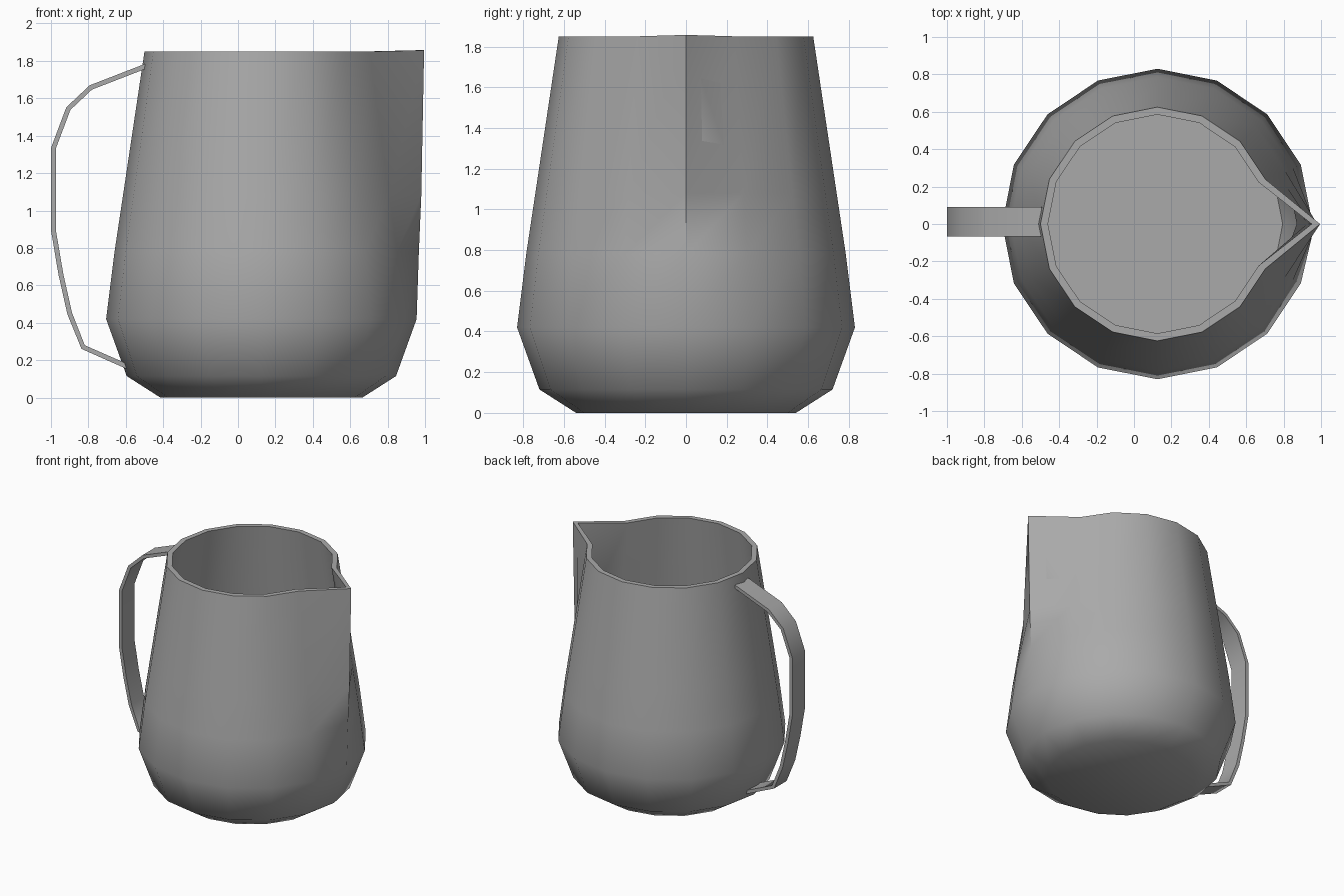
import bpy, bmesh, math
from mathutils import Vector

cube = bpy.data.objects.get("Cube")
if cube:
    bpy.data.objects.remove(cube, do_unlink=True)

SIDES = 16
CENTRE_X = 0.125

grey = bpy.data.materials.new("warm_free_grey")
grey.name = "mid_grey"
grey.use_nodes = True
COLOUR = (0.4, 0.4, 0.4, 1)
grey.diffuse_color = COLOUR
grey.node_tree.nodes["Principled BSDF"].inputs["Base Color"].default_value = COLOUR


def finish(bm, name, angle):
    bmesh.ops.recalc_face_normals(bm, faces=bm.faces)
    mesh = bpy.data.meshes.new(name)
    bm.to_mesh(mesh)
    bm.free()
    obj = bpy.data.objects.new(name, mesh)
    bpy.context.collection.objects.link(obj)
    mesh.materials.append(grey)
    bpy.ops.object.select_all(action='DESELECT')
    obj.select_set(True)
    bpy.context.view_layer.objects.active = obj
    bpy.ops.object.shade_smooth_by_angle(angle=math.radians(angle))
    return obj


def ring(bm, radius, z, spout_x, spout_z):
    """One ring of the jug; its first corner is drawn out to the spout."""
    verts = []
    for i in range(SIDES):
        a = math.tau * i / SIDES
        verts.append(bm.verts.new((CENTRE_X + radius * math.cos(a), radius * math.sin(a), z)))
    if spout_x:
        verts[0].co = (spout_x, 0, spout_z)
    return verts


# Jug: outer wall up, over the rim, inner wall down to the floor
# radius, height, spout reach (0 = plain round), spout height
profile = [
    (0.54, 0.0, 0, 0), (0.72, 0.115, 0, 0), (0.83, 0.42, 0, 0),
    (0.785, 0.78, 0.967, 0.78), (0.74, 1.08, 0.98, 1.08), (0.625, 1.85, 0.995, 1.857),
    (0.585, 1.85, 0.95, 1.857), (0.70, 1.08, 0.925, 1.08), (0.745, 0.78, 0, 0),
    (0.79, 0.42, 0, 0), (0.67, 0.1, 0, 0),
]
bm = bmesh.new()
rings = [ring(bm, *row) for row in profile]
for low, high in zip(rings, rings[1:]):
    for i in range(SIDES):
        j = (i + 1) % SIDES
        bm.faces.new((low[i], low[j], high[j], high[i]))
bm.faces.new(rings[0][::-1])
bm.faces.new(rings[-1])
finish(bm, "jug_body", 42)

# Handle: flat strap swept along a bent path
path = [Vector(p) for p in [
    (-0.49, 1.773), (-0.787, 1.658), (-0.907, 1.545), (-0.986, 1.335), (-0.986, 0.89),
    (-0.947, 0.66), (-0.9, 0.45), (-0.828, 0.27), (-0.59, 0.165)]]
HALF_THICK = 0.013
Y_FRONT, Y_BACK = -0.068, 0.09
bm = bmesh.new()
sections = []
for i, p in enumerate(path):
    tangent = (path[min(i + 1, len(path) - 1)] - path[max(i - 1, 0)]).normalized()
    side = Vector((-tangent.y, tangent.x)) * HALF_THICK
    sections.append([bm.verts.new((q.x, y, q.y)) for q, y in (
        (p + side, Y_FRONT), (p + side, Y_BACK), (p - side, Y_BACK), (p - side, Y_FRONT))])
for a, b in zip(sections, sections[1:]):
    for k in range(4):
        n = (k + 1) % 4
        bm.faces.new((a[k], a[n], b[n], b[k]))
bm.faces.new(sections[0])
bm.faces.new(sections[-1][::-1])
finish(bm, "handle", 45)
